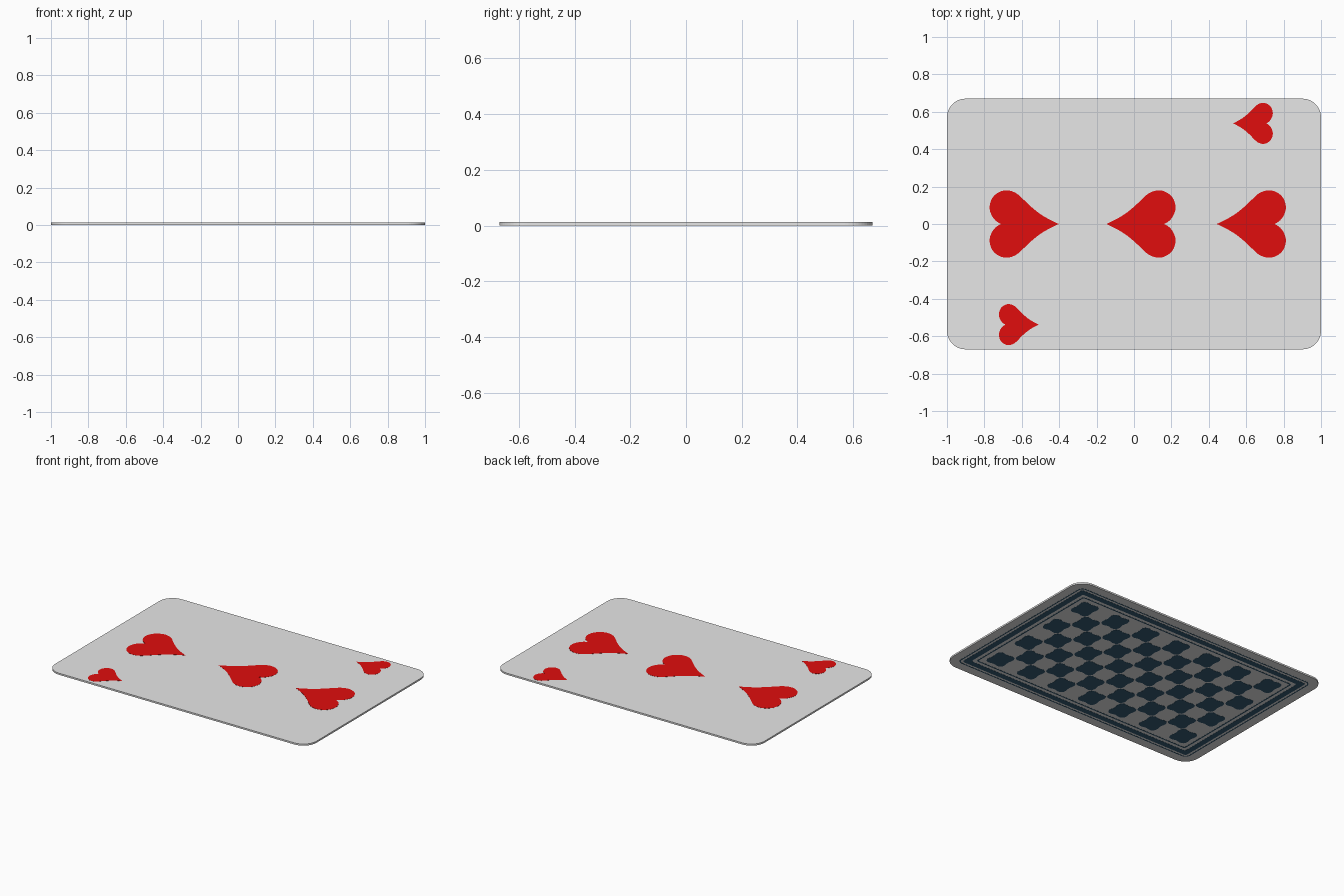
import bpy, bmesh, math

if "Cube" in bpy.data.objects:
    bpy.data.objects.remove(bpy.data.objects["Cube"])

HX, HY, RADIUS = 1.0, 0.67, 0.1
Z0, Z1, SKIN = 0.0008, 0.0122, 0.0008   # card body and print thickness


def material(name, rgb):
    m = bpy.data.materials.new(name)
    m.diffuse_color = (*rgb, 1)
    m.use_nodes = True
    m.node_tree.nodes["Principled BSDF"].inputs["Base Color"].default_value = m.diffuse_color
    return m


WHITE = material("card white", (0.8, 0.8, 0.8))
RED = material("heart red", (0.75, 0.004, 0.004))
BLUE = material("dark back blue", (0.035, 0.105, 0.17))


def finish(name, bm, mat):
    bmesh.ops.recalc_face_normals(bm, faces=bm.faces)
    me = bpy.data.meshes.new(name)
    bm.to_mesh(me)
    bm.free()
    me.materials.append(mat)
    ob = bpy.data.objects.new(name, me)
    bpy.context.collection.objects.link(ob)
    return ob


def add_plate(bm, pts, z0, z1):
    """Solid plate from a closed outline."""
    lo = [bm.verts.new((x, y, z0)) for x, y in pts]
    hi = [bm.verts.new((x, y, z1)) for x, y in pts]
    caps = [bm.faces.new(lo[::-1]), bm.faces.new(hi)]
    n = len(pts)
    for i in range(n):
        j = (i + 1) % n
        bm.faces.new((lo[i], lo[j], hi[j], hi[i]))
    bmesh.ops.triangulate(bm, faces=caps)


def add_frame(bm, outer, inner, z0, z1):
    """Solid ring between two outlines of equal length."""
    loops = [[bm.verts.new((x, y, z)) for x, y in pts]
             for pts, z in ((outer, z0), (outer, z1), (inner, z1), (inner, z0))]
    n = len(outer)
    for k in range(4):
        a, b = loops[k], loops[(k + 1) % 4]
        for i in range(n):
            j = (i + 1) % n
            bm.faces.new((a[i], a[j], b[j], b[i]))


def rounded_rect(inset):
    """Card outline moved inward by inset."""
    r = max(RADIUS - inset, 0.015)
    cx, cy = HX - inset - r, HY - inset - r
    pts = []
    for q, (sx, sy) in enumerate(((1, 1), (-1, 1), (-1, -1), (1, -1))):
        for i in range(13):
            a = math.radians(90 * q + 7.5 * i)
            pts.append((sx * cx + r * math.cos(a), sy * cy + r * math.sin(a)))
    return pts


# Half of the heart outline from notch to tip (length, half width)
HALF = [(0.06, 0), (0.03, 0.02), (0.007, 0.055), (0, 0.095), (0.015, 0.14),
        (0.05, 0.17), (0.093, 0.18), (0.14, 0.166), (0.18, 0.132),
        (0.22, 0.094), (0.27, 0.054), (0.32, 0.024), (0.37, 0)]


def smooth(pts, steps=4):
    """Catmull-Rom curve through the points."""
    ext = [pts[0]] + pts + [pts[-1]]
    out = []
    for p0, p1, p2, p3 in zip(ext, ext[1:], ext[2:], ext[3:]):
        for s in range(steps):
            t = s / steps
            out.append(tuple(0.5 * (2 * b + (c - a) * t + (2 * a - 5 * b + 4 * c - d) * t * t
                                    + (3 * b - a - 3 * c + d) * t ** 3)
                             for a, b, c, d in zip(p0, p1, p2, p3)))
    return out + [pts[-1]]


def heart(name, x, y, direction, su=1.0, sv=1.0):
    half = smooth(HALF)
    full = half + [(u, -v) for u, v in half[-2:0:-1]]
    pts = [(x + direction * su * u, y + sv * v) for u, v in full]
    bm = bmesh.new()
    add_plate(bm, pts, Z1 - 0.002, Z1 + SKIN)
    finish(name, bm, RED)


# Card body
bm = bmesh.new()
add_plate(bm, rounded_rect(0), Z0, Z1)
finish("card_body", bm, WHITE)

# Large hearts along the middle, small ones in opposite corners
heart("heart_left", -0.772, 0, 1)
heart("heart_middle", 0.222, 0, -1)
heart("heart_right", 0.812, 0, -1)
heart("corner_heart_low", -0.722, -0.538, 1, 0.575, 0.61)
heart("corner_heart_high", 0.742, 0.538, -1, 0.575, 0.61)

# Border lines on the back: thin line, wide band, thin line
for name, a, b in (("back_outer_line", 0.062, 0.07),
                   ("back_wide_band", 0.085, 0.125),
                   ("back_inner_line", 0.147, 0.156)):
    bm = bmesh.new()
    add_frame(bm, rounded_rect(a), rounded_rect(b), 0, Z0 + 0.002)
    finish(name, bm, BLUE)

# Staggered four-pointed motifs filling the back
NX, NY = 13, 7
PX, PY = 1.62 / NX, 0.96 / NY
bm = bmesh.new()
for i in range(NX):
    for j in range(NY):
        if (i + j) % 2:
            continue
        cx, cy = (i - (NX - 1) / 2) * PX, (j - (NY - 1) / 2) * PY
        pts = []
        for k in range(32):
            a = 2 * math.pi * k / 32
            r = 0.585 * (1 - 0.16 * math.cos(4 * a))
            pts.append((cx + PX * r * math.cos(a), cy + PY * r * math.sin(a)))
        add_plate(bm, pts, 0, Z0 + 0.002)
finish("back_pattern", bm, BLUE)
